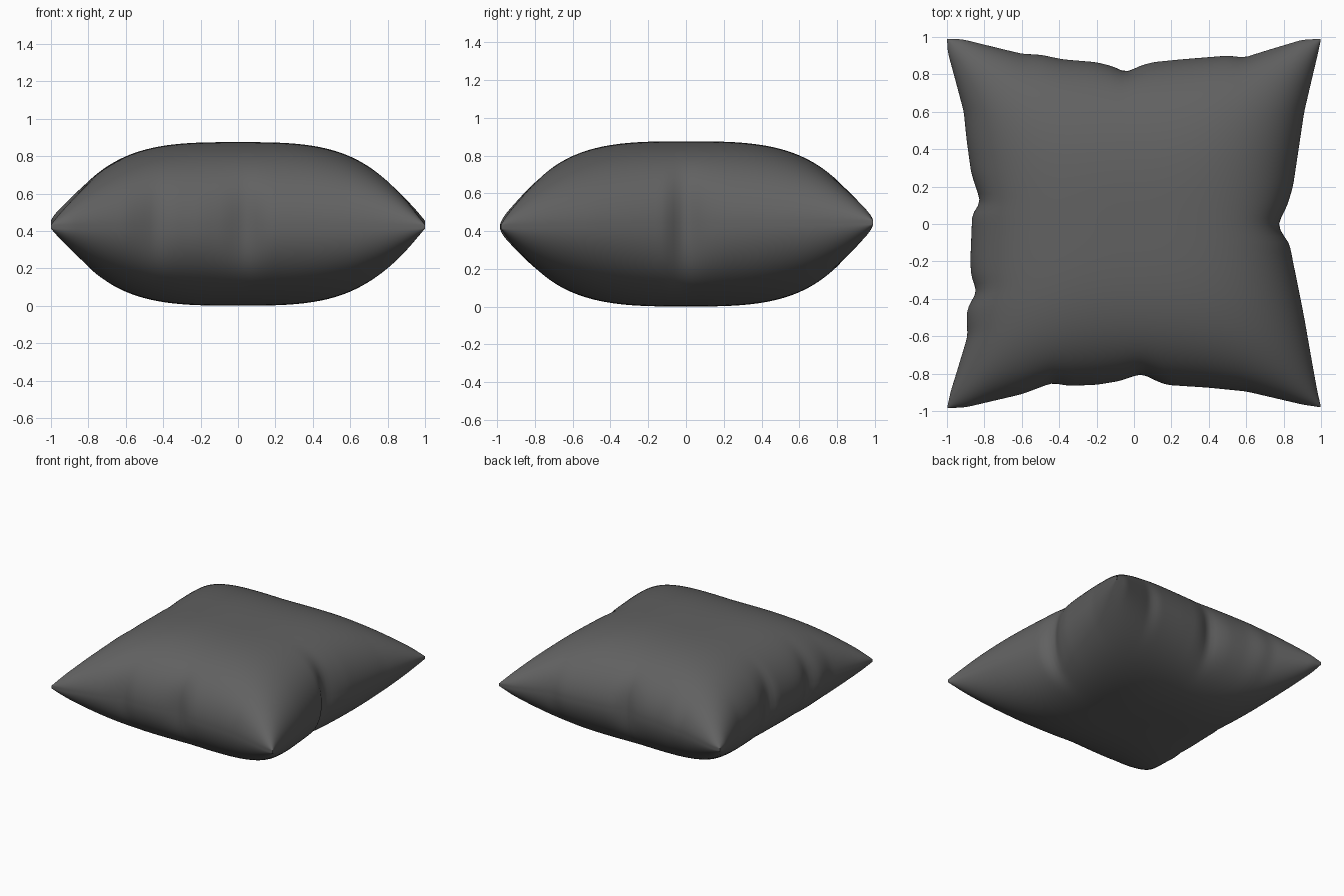
import bpy, bmesh, math

if "Cube" in bpy.data.objects:
    bpy.data.objects.remove(bpy.data.objects["Cube"])

# Seam outline of each side: (position along side, distance from centre)
BACK = [(-1, .99), (-.92, .988), (-.6, .91), (-.5, .905), (-.38, .88), (-.2, .865), (-.12, .845), (-.04, .81),
        (.03, .845), (.1, .865), (.25, .88), (.5, .9), (.59, .89), (.7, .925), (.9, .985), (1, .99)]
FRONT = [(-1, .985), (-.9, .98), (-.6, .91), (-.44, .85), (-.35, .865), (-.2, .86), (-.08, .84), (.04, .8),
         (.1, .83), (.17, .86), (.4, .875), (.6, .895), (.9, .965), (1, .98)]
LEFT = [(-1, 1), (-.9, .98), (-.6, .89), (-.5, .895), (-.45, .89), (-.36, .84), (-.28, .87), (-.2, .875),
        (.05, .865), (.12, .82), (.27, .87), (.45, .895), (.6, .91), (.92, .995), (1, 1)]
RIGHT = [(-1, 1), (-.9, .98), (-.5, .91), (-.1, .83), (-.05, .79), (0, .77), (.1, .82), (.2, .85),
         (.6, .91), (.9, .98), (1, 1)]
N = 96


def outline(pts, t):
    # averaged over a short span so that the folds are soft
    total = 0
    for d in (-.02, 0, .02):
        s = min(1, max(-1, t + d))
        for (a, p), (b, q) in zip(pts, pts[1:]):
            if s <= b:
                total += p + (q - p) * (s - a) / (b - a)
                break
    return total / 3


def spread(u, v, low, high):
    # the gathers in the seam fade out towards the middle
    pts = high if u > 0 else low
    smooth = 1 - .13 * (1 - v * v)
    fade = 5 if pts is RIGHT else 9
    return u * (smooth + (outline(pts, v) - smooth) * abs(u) ** fade)


def puff(t):
    return max(0, 1 - abs(t) ** 3.2) ** .54


params = [math.sin(math.pi / 2 * (2 * i / N - 1)) for i in range(N + 1)]
bm = bmesh.new()


def sheet(seam_z, height):
    def point(u, v):
        f = puff(u) * puff(v)
        z = seam_z + height * f + .011 * v * (1 - f)
        return bm.verts.new((spread(u, v, LEFT, RIGHT), spread(v, u, FRONT, BACK), z))
    grid = [[point(u, v) for v in params] for u in params]
    for i in range(N):
        for j in range(N):
            bm.faces.new((grid[i][j], grid[i + 1][j], grid[i + 1][j + 1], grid[i][j + 1]))
    return ([grid[i][0] for i in range(N)] + [grid[N][j] for j in range(N)]
            + [grid[i][N] for i in range(N, 0, -1)] + [grid[0][j] for j in range(N, 0, -1)])


# Top and bottom fabric panels joined by a narrow seam band
top = sheet(.45, .43)
bottom = sheet(.428, -.422)
for k in range(len(top)):
    n = (k + 1) % len(top)
    bm.faces.new((bottom[k], bottom[n], top[n], top[k]))
bmesh.ops.recalc_face_normals(bm, faces=bm.faces)

mesh = bpy.data.meshes.new("pillow")
bm.to_mesh(mesh)
bm.free()
pillow = bpy.data.objects.new("pillow", mesh)
bpy.context.collection.objects.link(pillow)
pillow.location.z = -.005
bpy.context.view_layer.objects.active = pillow
pillow.select_set(True)
bpy.ops.object.shade_smooth_by_angle(angle=math.radians(35))

# Dark grey fabric
mat = bpy.data.materials.new("dark_fabric")
mat.diffuse_color = (.12, .12, .12, 1)
mat.use_nodes = True
mat.node_tree.nodes["Principled BSDF"].inputs["Base Color"].default_value = mat.diffuse_color
pillow.data.materials.append(mat)
